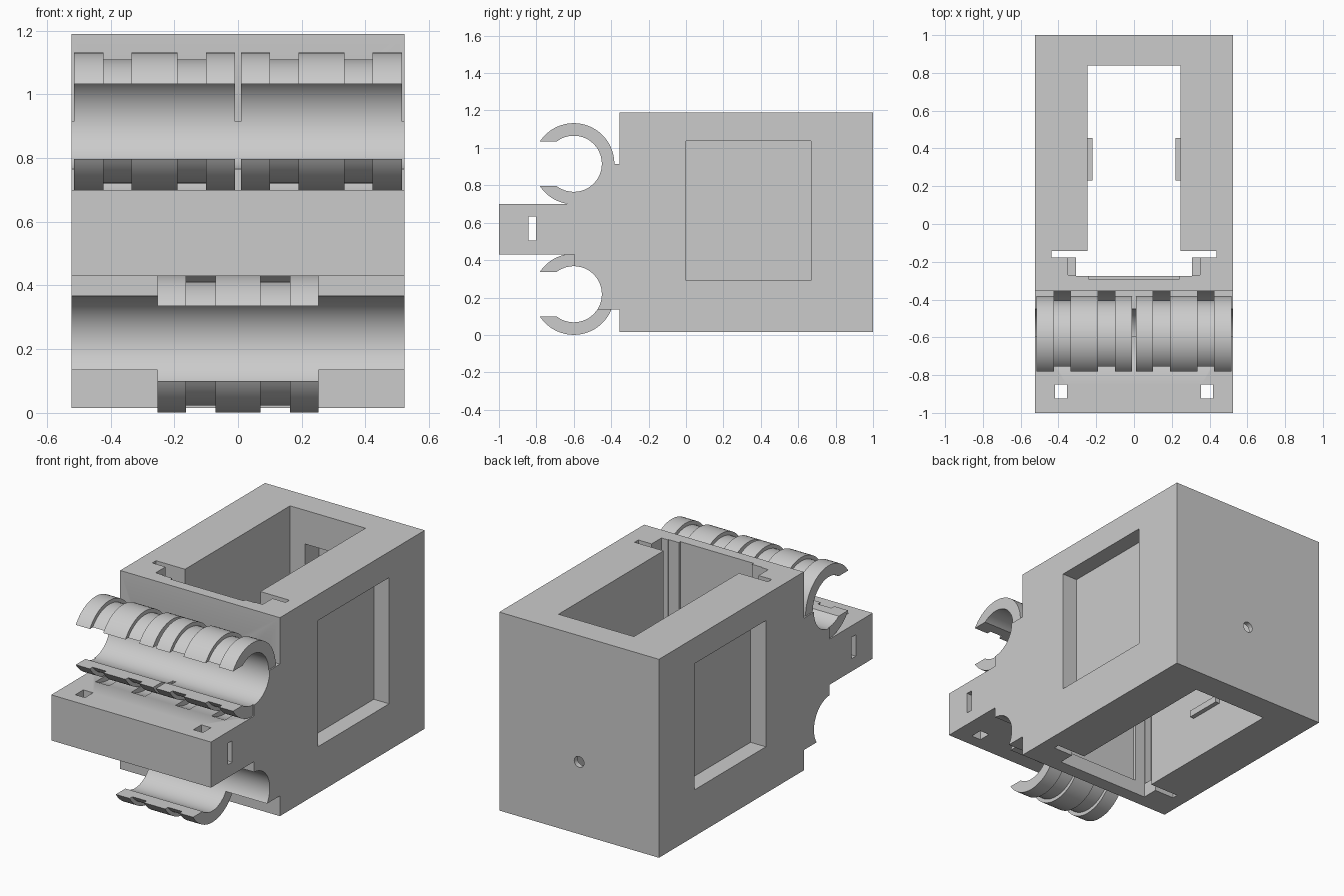
import bpy, bmesh, math

if "Cube" in bpy.data.objects:
    bpy.data.objects.remove(bpy.data.objects["Cube"])

SEG = 64
HALF = 0.523                      # half width of the block
CY, UP_Z, LOW_Z = -0.6, 0.915, 0.2175   # clip axis positions
R_OUT, R_GROOVE, R_BORE, R_CHANNEL = 0.217, 0.195, 0.15, 0.25

grey = bpy.data.materials.new("plain grey")
grey.diffuse_color = (0.6, 0.6, 0.6, 1)
grey.use_nodes = True
grey.node_tree.nodes["Principled BSDF"].inputs["Base Color"].default_value = grey.diffuse_color


def finish(bm, name):
    bmesh.ops.recalc_face_normals(bm, faces=bm.faces)
    mesh = bpy.data.meshes.new(name)
    bm.to_mesh(mesh)
    bm.free()
    mesh.materials.append(grey)
    ob = bpy.data.objects.new(name, mesh)
    bpy.context.collection.objects.link(ob)
    return ob


def box(name, x0, x1, y0, y1, z0, z1):
    bm = bmesh.new()
    bmesh.ops.create_cube(bm, size=1)
    for v in bm.verts:
        v.co = (x1 if v.co.x > 0 else x0,
                y1 if v.co.y > 0 else y0,
                z1 if v.co.z > 0 else z0)
    return finish(bm, name)


def turned(name, sections, cy, cz):
    """Stepped solid of revolution along x from (x, radius) sections."""
    bm = bmesh.new()
    rings = []
    for x, r in sections:
        angles = [2 * math.pi * (i + 0.5) / SEG for i in range(SEG)]
        rings.append([bm.verts.new((x, cy + r * math.cos(a), cz + r * math.sin(a)))
                      for a in angles])
    for a, b in zip(rings, rings[1:]):
        for i in range(SEG):
            j = (i + 1) % SEG
            bm.faces.new((a[i], a[j], b[j], b[i]))
    bm.faces.new(rings[0])
    bm.faces.new(rings[-1])
    return finish(bm, name)


def combine(target, tool, operation):
    mod = target.modifiers.new("combine", 'BOOLEAN')
    mod.operation, mod.solver, mod.object = operation, 'EXACT', tool
    bpy.context.view_layer.objects.active = target
    bpy.ops.object.modifier_apply(modifier=mod.name)
    bpy.data.objects.remove(tool, do_unlink=True)


def cut(tool):
    combine(body, tool, 'DIFFERENCE')


def add(tool):
    combine(body, tool, 'UNION')


# Housing, clip block and front shelf as one side profile
profile = [(-.355, .015), (1, .015), (1, 1.19), (-.355, 1.19), (-.355, UP_Z),
           (-.595, UP_Z), (-.595, .70), (-1, .70), (-1, .43), (-.595, .43),
           (-.595, .135), (-.355, .135)]
bm = bmesh.new()
face = bm.faces.new([bm.verts.new((-HALF, y, z)) for y, z in profile])
ext = bmesh.ops.extrude_face_region(bm, geom=[face])
for v in ext["geom"]:
    if isinstance(v, bmesh.types.BMVert):
        v.co.x = HALF
body = finish(bm, "clip_housing")

# Open shaft, cross slot and front pocket
cut(box("shaft", -.247, .247, -.16, .84, -.1, 1.3))
cut(box("cross_slot", -.437, .437, -.178, -.143, -.1, 1.3))
cut(box("front_pocket", -.307, .307, -.275, -.16, -.1, 1.3))
cut(box("pocket_step", -.35, .35, -.27, -.165, .1, 1.3))
cut(box("panel_recess", -.24, .24, -.29, -.25, .1, 1.3))

# Back wall recess and screw hole
cut(box("back_recess", -.15, .15, .8, .97, .3, .99))
bm = bmesh.new()
bmesh.ops.create_cone(bm, cap_ends=True, segments=32, radius1=.032, radius2=.032, depth=.4)
for v in bm.verts:
    v.co = (v.co.x, 1 + v.co.z, .443 + v.co.y)
cut(finish(bm, "screw_hole"))

# Side windows, shelf strap holes and inner ledges
for s in (-1, 1):
    def sided(name, a, b, *rest):
        return box(name, min(s * a, s * b), max(s * a, s * b), *rest)
    cut(sided("side_window", .423, .6, 0, .667, .29, 1.037))
    cut(sided("strap_hole", .355, .418, -.925, -.85, .3, .8))
    add(sided("inner_ledge", .22, .26, .23, .455, .28, .32))
cut(box("cross_hole", -.7, .7, -.842, -.802, .505, .632))

# Channels for ties around the clips
upper_grooves = [(.10, .19), (.335, .423)]
lower_groove = (.07, .163)
for s in (-1, 1):
    for grooves, z in ((upper_grooves, UP_Z), ([lower_groove], LOW_Z)):
        for a, b in grooves:
            cut(turned("channel", [(s * a, R_CHANNEL), (s * b, R_CHANNEL)], CY, z))


def grooved(x0, x1, grooves):
    """Sections of a clip whose radius drops in each groove."""
    out = [(x0, R_OUT)]
    for a, b in grooves:
        out += [(a, R_OUT), (a, R_GROOVE), (b, R_GROOVE), (b, R_OUT)]
    return out + [(x1, R_OUT)]


# Two upper clips and one lower clip
for s in (-1, 1):
    sections = [(s * x, r) for x, r in grooved(.01, .515, upper_grooves)]
    add(turned("upper_clip", sections, CY, UP_Z))
a, b = lower_groove
add(turned("lower_clip", grooved(-.253, .253, [(-b, -a), (a, b)]), CY, LOW_Z))

# Bores and front mouths
for z in (UP_Z, LOW_Z):
    cut(turned("bore", [(-.7, R_BORE), (.7, R_BORE)], CY, z))
    cut(box("mouth", -.7, .7, -.9, -.63, z - .118, z + .118))

# Smooth shading with sharp edges kept
bpy.ops.object.select_all(action='DESELECT')
body.select_set(True)
bpy.context.view_layer.objects.active = body
bpy.ops.object.shade_smooth_by_angle(angle=math.radians(30))
